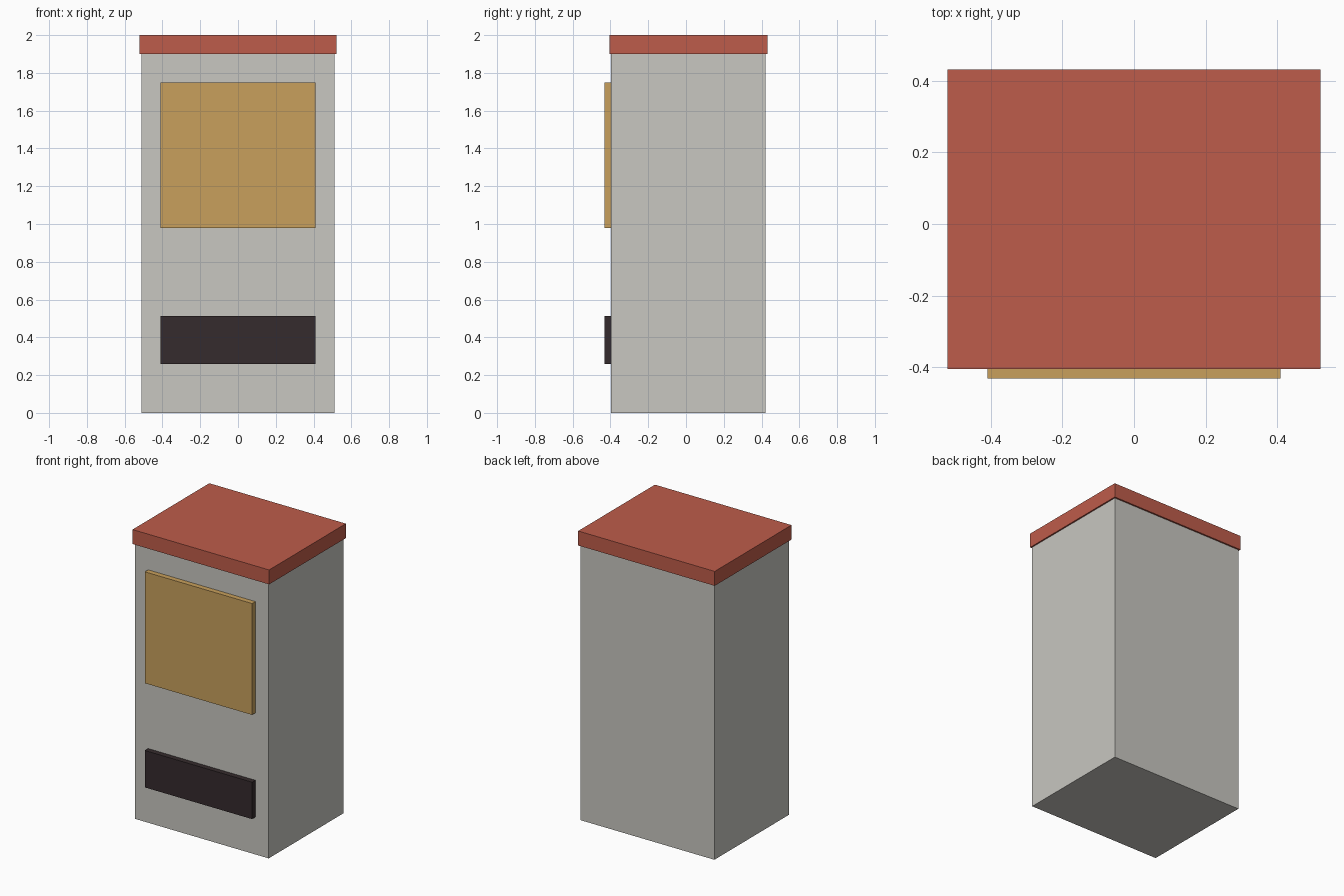
import bpy
import bmesh

if "Cube" in bpy.data.objects:
    bpy.data.objects.remove(bpy.data.objects["Cube"])


def material(name, rgb):
    m = bpy.data.materials.new(name)
    m.diffuse_color = (*rgb, 1.0)
    m.use_nodes = True
    m.node_tree.nodes["Principled BSDF"].inputs["Base Color"].default_value = m.diffuse_color
    return m


def box(name, lo, hi, mat):
    """Box between two opposite corners."""
    bm = bmesh.new()
    bmesh.ops.create_cube(bm, size=1.0)
    for v in bm.verts:
        v.co = [(a + b) / 2 + c * (b - a) for a, b, c in zip(lo, hi, v.co)]
    mesh = bpy.data.meshes.new(name)
    bm.to_mesh(mesh)
    bm.free()
    mesh.materials.append(mat)
    obj = bpy.data.objects.new(name, mesh)
    bpy.context.collection.objects.link(obj)
    return obj


grey = material("light_grey", (0.578, 0.571, 0.533))
red = material("brick_red", (0.515, 0.107, 0.069))
gold = material("tan_gold", (0.578, 0.352, 0.107))
dark = material("dark_brown", (0.036, 0.024, 0.026))

FRONT = -0.396   # front face of the cabinet
PLATE = -0.432   # outer face of the front plates

# Cabinet and overhanging lid
box("cabinet_body", (-0.512, FRONT, 0.0), (0.512, 0.421, 1.9), grey)
box("top_lid", (-0.522, -0.406, 1.9), (0.522, 0.432, 2.0), red)

# Raised plates on the front
box("display_panel", (-0.41, PLATE, 0.978), (0.41, FRONT, 1.748), gold)
box("dispenser_slot", (-0.41, PLATE, 0.258), (0.41, FRONT, 0.513), dark)
